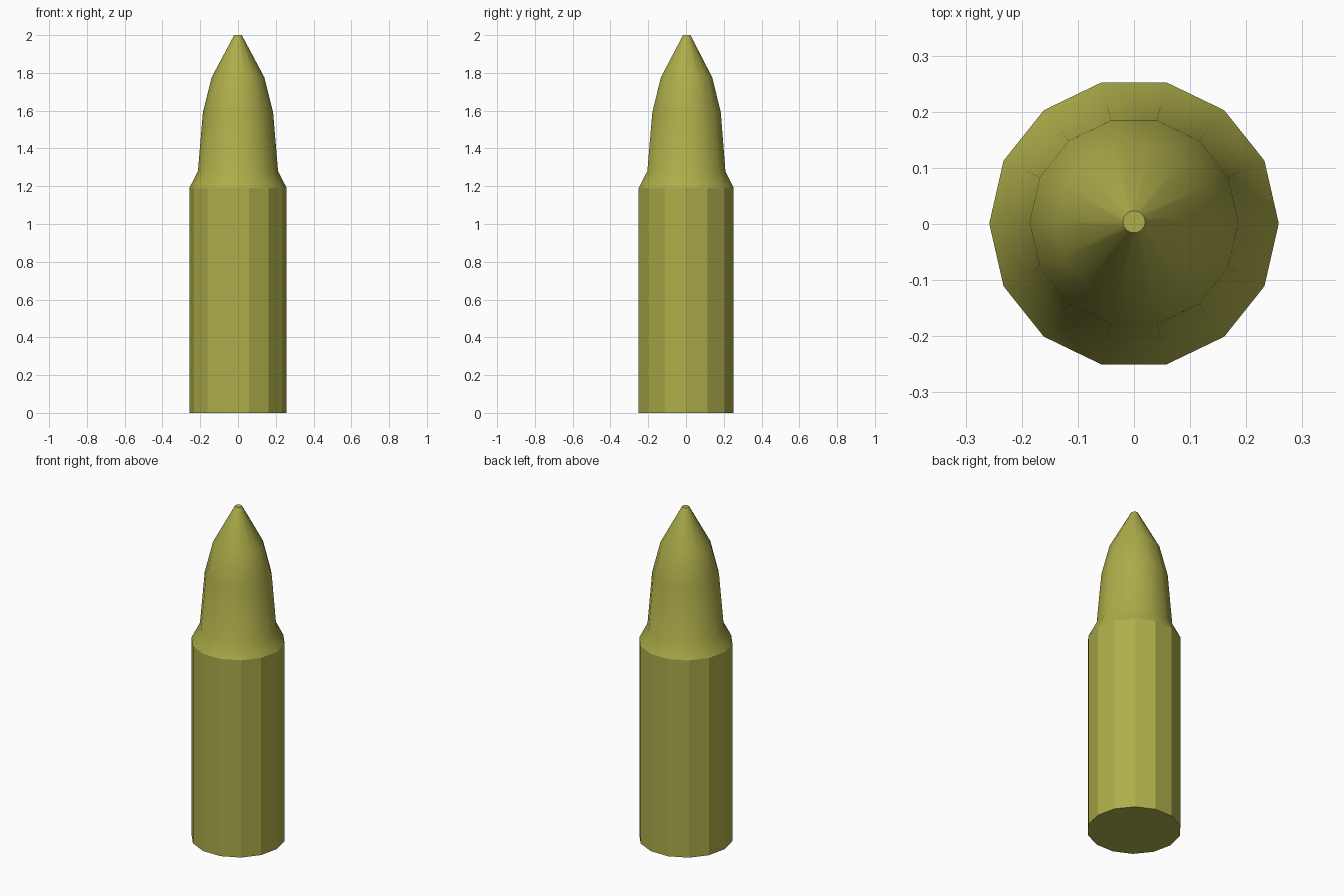
import bpy, bmesh
from math import sin, cos, tau

if "Cube" in bpy.data.objects:
    bpy.data.objects.remove(bpy.data.objects["Cube"])

SIDES = 14

mat = bpy.data.materials.new("olive_brass")
mat.diffuse_color = (0.42, 0.42, 0.07, 1)
mat.use_nodes = True
mat.node_tree.nodes["Principled BSDF"].inputs["Base Color"].default_value = mat.diffuse_color


def lathe(name, profile, cap_bottom=False, cap_top=False, smooth=False):
    """Revolve (radius, z, y offset) points into a 14-sided shell."""
    bm = bmesh.new()
    rings = [[bm.verts.new((r * cos(tau * i / SIDES), dy + r * sin(tau * i / SIDES), z))
              for i in range(SIDES)] for r, z, dy in profile]
    for low, high in zip(rings, rings[1:]):
        for i in range(SIDES):
            j = (i + 1) % SIDES
            bm.faces.new((low[i], low[j], high[j], high[i])).smooth = smooth
    if cap_bottom:
        bm.faces.new(rings[0][::-1])
    if cap_top:
        bm.faces.new(rings[-1])
        # crisp edge around the flat tip
        for e in bm.edges:
            if all(v in rings[-1] for v in e.verts):
                e.smooth = False
    mesh = bpy.data.meshes.new(name)
    bm.to_mesh(mesh)
    bm.free()
    mesh.materials.append(mat)
    obj = bpy.data.objects.new(name, mesh)
    bpy.context.collection.objects.link(obj)
    return obj


# Faceted straight casing
lathe("casing", [(0.258, 0, 0.001), (0.258, 1.19, 0.001)], cap_bottom=True)

# Smooth shoulder and pointed nose with a small flat tip
lathe("nose", [(0.258, 1.19, 0.001), (0.212, 1.28, 0.002), (0.186, 1.59, 0.003),
               (0.14, 1.775, 0.003), (0.02, 2.0, 0.004)], cap_top=True, smooth=True)
